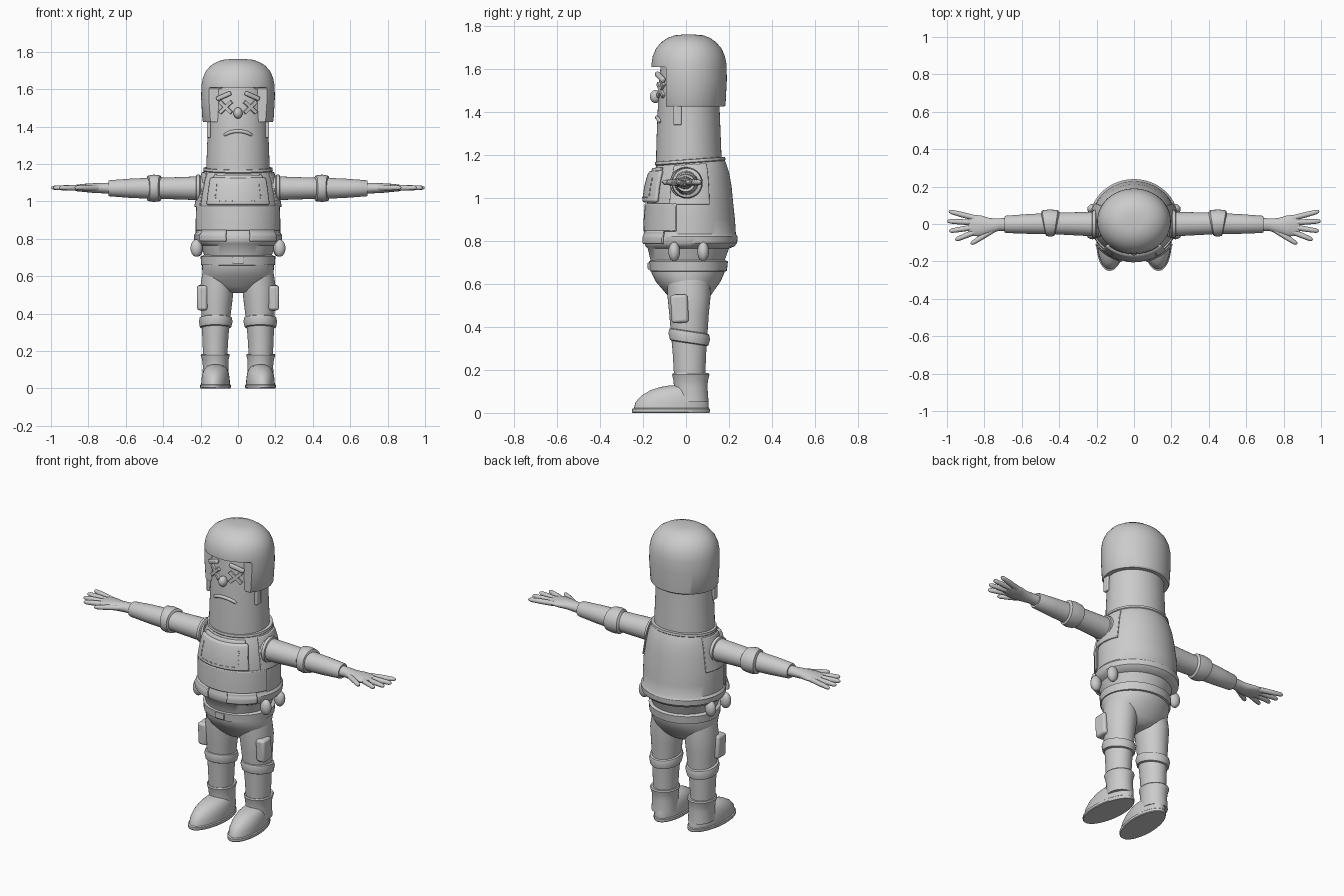
import bpy, bmesh
from math import sin, cos, pi, radians, sqrt
from mathutils import Matrix, Vector, Euler

if "Cube" in bpy.data.objects:
    bpy.data.objects.remove(bpy.data.objects["Cube"])

grey = bpy.data.materials.new("plain grey")
grey.use_nodes = True
grey.diffuse_color = (0.6, 0.6, 0.6, 1)
grey.node_tree.nodes["Principled BSDF"].inputs["Base Color"].default_value = (0.6, 0.6, 0.6, 1)


def finish(ob, mirror=False, bevel=0, subsurf=0, angle=35):
    """Shared material, shading and modifiers."""
    ob.data.materials.clear()
    ob.data.materials.append(grey)
    if bevel:
        m = ob.modifiers.new("Bevel", 'BEVEL')
        m.width, m.segments = bevel, 3
    if subsurf:
        ob.modifiers.new("Subsurf", 'SUBSURF').levels = subsurf
        ob.modifiers["Subsurf"].render_levels = subsurf
    if mirror:
        ob.modifiers.new("Mirror", 'MIRROR').use_mirror_merge = False
    bpy.ops.object.select_all(action='DESELECT')
    ob.select_set(True)
    bpy.context.view_layer.objects.active = ob
    bpy.ops.object.shade_smooth_by_angle(angle=radians(angle))
    return ob


def from_bmesh(name, bm):
    bmesh.ops.recalc_face_normals(bm, faces=bm.faces)
    me = bpy.data.meshes.new(name)
    bm.to_mesh(me)
    bm.free()
    ob = bpy.data.objects.new(name, me)
    bpy.context.collection.objects.link(ob)
    return ob


def loft(name, rings, axis='z', n=40, warp=None, **kw):
    """Skin of ellipses: (position, centre a, centre b, radius a, radius b)."""
    bm = bmesh.new()
    loops = []
    for p, ca, cb, ra, rb in rings:
        loop = []
        for i in range(n):
            a, b = ca + ra * cos(2 * pi * i / n), cb + rb * sin(2 * pi * i / n)
            co = Vector((a, b, p) if axis == 'z' else (p, a, b))
            loop.append(bm.verts.new(warp(co) if warp else co))
        loops.append(loop)
    for lo, hi in zip(loops, loops[1:]):
        for i in range(n):
            bm.faces.new((lo[i], lo[(i + 1) % n], hi[(i + 1) % n], hi[i]))
    bm.faces.new(loops[0])
    bm.faces.new(loops[-1])
    return finish(from_bmesh(name, bm), **kw)


def box(name, centre, size, rot=(0, 0, 0), bevel=0.008, **kw):
    bm = bmesh.new()
    mat = Matrix.Translation(centre) @ Euler(rot).to_matrix().to_4x4() @ Matrix.Diagonal((*size, 1))
    bmesh.ops.create_cube(bm, size=1, matrix=mat)
    return finish(from_bmesh(name, bm), bevel=bevel, **kw)


def ball(name, centre, radii, **kw):
    bm = bmesh.new()
    mat = Matrix.Translation(centre) @ Matrix.Diagonal((*radii, 1))
    bmesh.ops.create_uvsphere(bm, u_segments=20, v_segments=14, radius=1, matrix=mat)
    return finish(from_bmesh(name, bm), **kw)


def tube(name, points, radii, flat=1, **kw):
    """Tapered tube along points, made into a mesh."""
    cu = bpy.data.curves.new(name, 'CURVE')
    cu.dimensions, cu.bevel_depth, cu.bevel_resolution, cu.use_fill_caps = '3D', 1, 3, True
    sp = cu.splines.new('POLY')
    sp.points.add(len(points) - 1)
    for pt, co, r in zip(sp.points, points, radii):
        pt.co, pt.radius = (*co, 1), r
    ob = bpy.data.objects.new(name, cu)
    bpy.context.collection.objects.link(ob)
    bpy.ops.object.select_all(action='DESELECT')
    ob.select_set(True)
    bpy.context.view_layer.objects.active = ob
    bpy.ops.object.convert(target='MESH')
    return finish(bpy.context.object, angle=60, **kw)


# Torso: height, half width, front y, back y
TORSO = [(0.71, .18, -.165, .18), (0.765, .2, -.178, .2), (0.775, .222, -.188, .225),
         (0.79, .234, -.194, .238), (0.82, .236, -.194, .24), (0.833, .226, -.188, .232),
         (0.9, .226, -.186, .228), (0.97, .225, -.182, .22), (1.05, .212, -.172, .212),
         (1.11, .2, -.158, .2), (1.15, .186, -.142, .186), (1.172, .176, -.135, .176), (1.175, .15, -.12, .15)]


def rings_of(rows):
    return [(z, 0, (f + b) / 2, rx, (b - f) / 2) for z, rx, f, b in rows]


def lean(co):
    if co.z > 1.0:
        co.z += 0.07 * co.y * min(1, (co.z - 1) / 0.15)
    return co


def patch(name, a0, a1, z0, z1, thick, bevel=0.006, **kw):
    """Curved plate lying on the torso between two angles from the front."""
    bm = bmesh.new()
    bmesh.ops.create_grid(bm, x_segments=14, y_segments=8, size=0.5)
    table = rings_of(TORSO)
    for v in bm.verts:
        a, z = radians(a0 + (a1 - a0) * (v.co.x + .5)), z0 + (z1 - z0) * (v.co.y + .5)
        lo, hi = next((p, q) for p, q in zip(table, table[1:]) if q[0] >= z)
        t = (z - lo[0]) / (hi[0] - lo[0])
        cy, rx, ry = (lo[i] + (hi[i] - lo[i]) * t for i in (2, 3, 4))
        v.co = lean(Vector((rx * sin(a), cy - ry * cos(a), z)))
    geom = bmesh.ops.extrude_face_region(bm, geom=bm.faces[:])
    for v in [g for g in geom["geom"] if isinstance(g, bmesh.types.BMVert)]:
        v.co += Vector((v.co.x, v.co.y, 0)).normalized() * thick
    ob = from_bmesh(name, bm)
    finish(ob, **kw)
    m = ob.modifiers.new("Bevel", 'BEVEL')
    m.width, m.segments, m.limit_method = min(bevel, thick * .4), 2, 'ANGLE'
    return ob


loft("torso", rings_of(TORSO), n=64, warp=lean)
loft("collar", rings_of([(1.15, .17, -.13, .17), (1.165, .186, -.145, .184), (1.178, .184, -.143, .182),
                         (1.18, .16, -.12, .16)]), n=64, warp=lean)
patch("vest_front_band", -72, 72, .845, .975, .011)
patch("chest_panel", -44, 44, .98, 1.135, .024, bevel=.01)
patch("chest_flap", -40, 40, 1.115, 1.15, .014)
patch("arm_patch", 62, 116, .97, 1.155, .009, mirror=True)
patch("belt_pouch", 15, 55, .785, .848, .018, mirror=True)
# Stitching on the chest panel
for i in range(7):
    patch("stitch_bottom", -27 + i * 8, -23 + i * 8, 1.0, 1.004, .027)
for i in range(4):
    patch("stitch_side", 29, 30.5, 1.01 + i * .025, 1.024 + i * .025, .027, mirror=True)

# Teardrop pouches hanging at the waist
for y, x in ((-.055, .222), (.08, .218)):
    ball("hanging_pouch", (x, y, .75), (.032, .027, .046), mirror=True)

# Hips, waist belt and buckle
loft("hips", rings_of([(.7, .19, -.165, .185), (.65, .192, -.16, .178), (.61, .19, -.14, .16), (.575, .18, -.11, .135),
                       (.545, .15, -.085, .115), (.52, .09, -.06, .09), (.51, .03, -.03, .06)]), n=48)
loft("waist_belt", rings_of([(.657, .185, -.155, .175), (.66, .197, -.168, .19), (.705, .2, -.172, .195),
                             (.712, .185, -.16, .18)]), n=48)
box("buckle", (0, -.172, .684), (.06, .012, .034), bevel=.004)

# Legs, knee bands, thigh pockets
loft("leg", [(.62, .105, .012, .085, .1), (.54, .112, .014, .09, .1), (.46, .115, .014, .084, .092),
             (.37, .118, .015, .076, .085), (.28, .121, .016, .07, .078), (.16, .122, .017, .064, .072)], mirror=True)


def knee_tilt(co):
    co.z -= .15 * co.y
    return co


loft("knee_band", [(.325, .12, .015, .07, .08), (.33, .12, .015, .084, .09), (.36, .119, .015, .09, .097),
                   (.38, .119, .015, .086, .092), (.386, .119, .015, .07, .08)], warp=knee_tilt, mirror=True)
box("thigh_pocket", (.191, -.03, .485), (.056, .08, .132), rot=(.05, 0, 0), bevel=.014, mirror=True)


# Boots, toes turned slightly outward
def splay(co):
    co.x -= .06 * co.y
    return co


loft("boot_shaft", [(.05, .12, .025, .07, .08), (.12, .12, .022, .068, .078), (.15, .121, .022, .07, .08),
                    (.178, .122, .022, .078, .087), (.185, .122, .022, .074, .083), (.183, .122, .022, .06, .07)], mirror=True)
loft("boot_foot", [(0, .116, -.07, .078, .178), (.004, .116, -.07, .081, .181), (.018, .116, -.07, .081, .181),
                   (.022, .116, -.068, .076, .174), (.05, .116, -.065, .075, .17), (.08, .116, -.055, .07, .153),
                   (.105, .116, -.04, .06, .126), (.12, .117, -.027, .046, .095), (.127, .118, -.02, .025, .06)],
     warp=splay, mirror=True)

# Arms, cuffs and hands
loft("sleeve", [(.14, 0, 1.07, .07, .068), (.25, 0, 1.07, .064, .062), (.42, .003, 1.07, .058, .056)], axis='x', n=28, mirror=True)
loft("armhole_ring", [(.2, 0, 1.07, .066, .066), (.206, 0, 1.07, .075, .074), (.222, 0, 1.07, .073, .072),
                      (.226, 0, 1.07, .06, .06)], axis='x', n=28, mirror=True)


def cuff_slant(co):
    co.x += (co.x - .448) * 5 * co.y
    return co


loft("elbow_cuff", [(.41, .005, 1.07, .056, .056), (.418, .005, 1.07, .069, .069), (.45, .005, 1.07, .073, .073),
                    (.48, .005, 1.07, .068, .068), (.487, .005, 1.07, .05, .05)], axis='x', n=28, warp=cuff_slant, mirror=True)
loft("forearm", [(.45, .002, 1.07, .057, .057), (.58, 0, 1.07, .052, .051), (.685, -.002, 1.07, .046, .043),
                 (.692, -.002, 1.07, .043, .04), (.69, -.002, 1.07, .03, .03)], axis='x', n=28, mirror=True)
loft("palm", [(.67, -.003, 1.07, .036, .03), (.72, -.003, 1.071, .033, .028), (.77, -.01, 1.071, .041, .026),
              (.82, -.01, 1.072, .056, .022), (.86, -.008, 1.072, .057, .018), (.885, -.006, 1.072, .045, .011)],
     axis='x', n=28, mirror=True)
for root, tip in (((.85, .032), (.99, .068)), ((.86, .008), (.998, .015)),
                  ((.86, -.018), (.988, -.038)), ((.85, -.042), (.955, -.085)), ((.75, -.03), (.872, -.107))):
    a, b = Vector((*root, 1.072)), Vector((*tip, 1.073))
    tube("finger", [a, a.lerp(b, .5), a.lerp(b, .88), a.lerp(b, .97), b], [.015, .0145, .012, .008, .003], mirror=True)

# Head
loft("head", rings_of([(1.12, .17, -.14, .168), (1.25, .167, -.138, .163), (1.4, .161, -.132, .157),
                       (1.55, .158, -.125, .155), (1.68, .15, -.11, .14)]), n=56)

# Helmet: hollow dome with the face cut away
helmet = loft("helmet", rings_of([(1.425, .186, -.15, .178), (1.433, .19, -.155, .184), (1.55, .197, -.16, .19),
                                  (1.62, .196, -.161, .189), (1.66, .188, -.155, .181), (1.695, .173, -.14, .166),
                                  (1.725, .147, -.115, .14), (1.745, .115, -.085, .112), (1.757, .08, -.052, .08),
                                  (1.76, .045, -.02, .045)]), n=64)
hollow = loft("helmet_hollow", rings_of([(1.3, .152, -.13, .15), (1.6, .155, -.13, .152)]), n=48)
opening = box("helmet_opening", (0, -.242, 1.4), (.8, .3, .42), bevel=.012)
for cutter in (hollow, opening):
    cutter.hide_render = True
    m = helmet.modifiers.new("Cut", 'BOOLEAN')
    m.operation, m.object, m.solver = 'DIFFERENCE', cutter, 'EXACT'
    bpy.context.view_layer.objects.active = helmet
    bpy.ops.object.modifier_apply(modifier=m.name)
    bpy.data.objects.remove(cutter)
finish(helmet, angle=30)
box("sideburn", (.157, -.04, 1.40), (.02, .038, .12), bevel=.005, mirror=True)

# Face: brows, crossed eyes, nose and frown
box("brow", (.076, -.12, 1.563), (.088, .022, .024), rot=(0, radians(22), .4), mirror=True)
for turn in (42, -42):
    box("eye_cross", (.066, -.117, 1.503), (.092, .016, .02), rot=(0, radians(turn), .38), bevel=.003, mirror=True)
ball("nose", (0, -.142, 1.472), (.024, .026, .03))
arc = [radians(a) for a in range(-60, 61, 10)]
tube("frown", [(.085 * sin(a), .012 - .147 * sqrt(1 - (.52 * sin(a)) ** 2), 1.33 + .045 * cos(a)) for a in arc],
     [.005] + [.0095] * (len(arc) - 2) + [.005])
